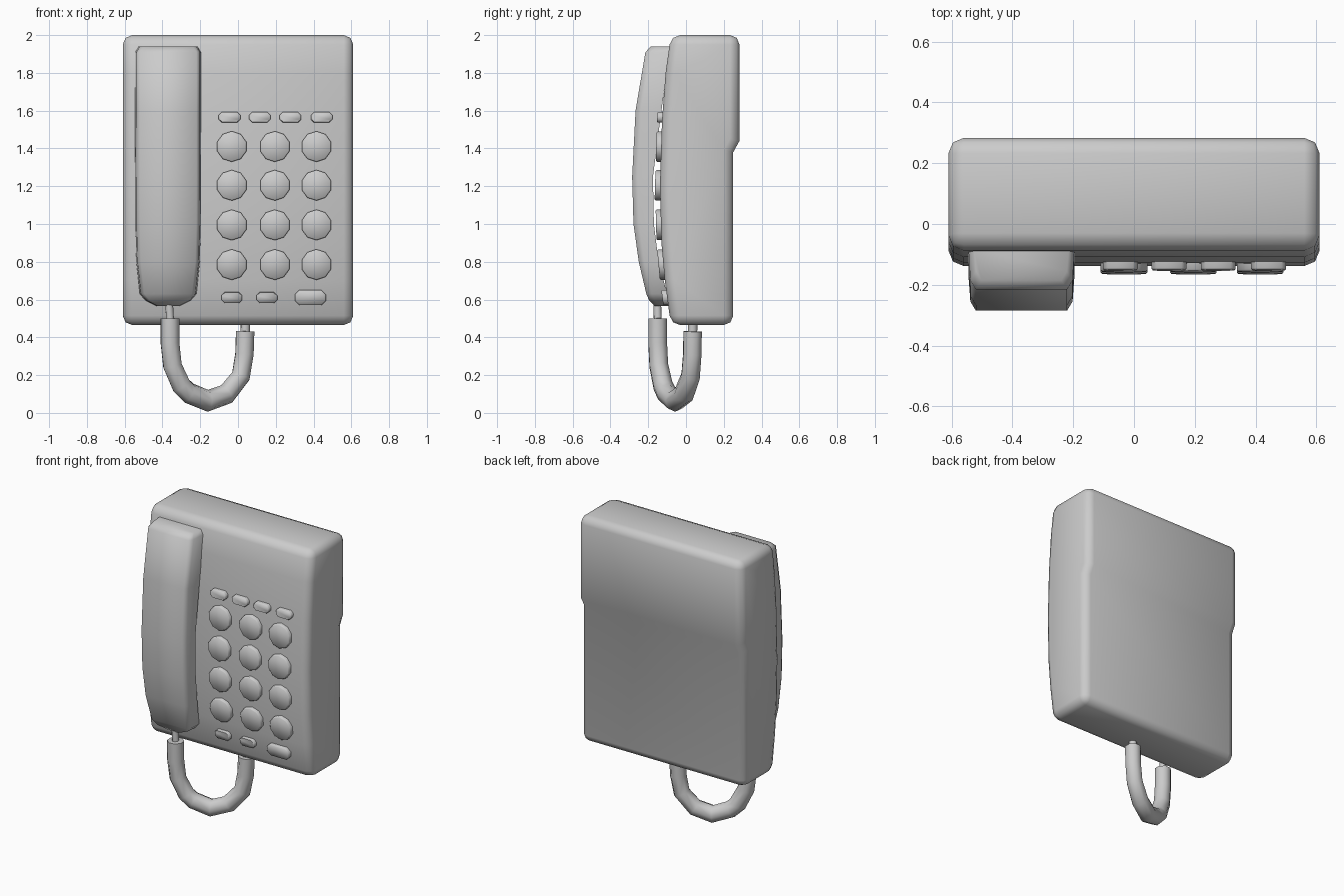
import bpy, bmesh, math
from mathutils import Vector

if "Cube" in bpy.data.objects:
    bpy.data.objects.remove(bpy.data.objects["Cube"])

grey = bpy.data.materials.new("light_grey")
grey.diffuse_color = (0.6, 0.6, 0.6, 1)
grey.use_nodes = True
grey.node_tree.nodes["Principled BSDF"].inputs["Base Color"].default_value = grey.diffuse_color


def finish(name, bm, angle=60, bevel=0, segments=1, limit=40):
    bmesh.ops.recalc_face_normals(bm, faces=bm.faces)
    me = bpy.data.meshes.new(name)
    bm.to_mesh(me)
    bm.free()
    me.materials.append(grey)
    ob = bpy.data.objects.new(name, me)
    bpy.context.collection.objects.link(ob)
    bpy.context.view_layer.objects.active = ob
    ob.select_set(True)
    if bevel:
        mod = ob.modifiers.new("bevel", 'BEVEL')
        mod.width = bevel
        mod.segments = segments
        mod.limit_method = 'ANGLE'
        mod.angle_limit = math.radians(limit)
        bpy.ops.object.modifier_apply(modifier="bevel")
    bpy.ops.object.shade_smooth_by_angle(angle=math.radians(angle))
    ob.select_set(False)
    return ob


def loft(rings):
    """Skin equal-length rings of points and cap both ends."""
    bm = bmesh.new()
    vs = [[bm.verts.new(p) for p in r] for r in rings]
    n = len(vs[0])
    for a, b in zip(vs, vs[1:]):
        for i in range(n):
            j = (i + 1) % n
            bm.faces.new((a[i], a[j], b[j], b[i]))
    bm.faces.new(vs[0])
    bm.faces.new(vs[-1])
    return bm


# Front surface of the body, as (y, z) from top to bottom
FRONT = [(-0.08, 2.0), (-0.108, 1.8), (-0.127, 1.55), (-0.138, 1.2),
         (-0.13, 0.9), (-0.112, 0.7), (-0.08, 0.465)]
BACK = [(0.25, 0.465), (0.25, 1.38), (0.283, 1.44), (0.283, 2.0)]


def front_at(z):
    """Depth and slope of the body front at height z."""
    for (y0, z0), (y1, z1) in zip(FRONT, FRONT[1:]):
        if z1 <= z <= z0:
            s = (y0 - y1) / (z0 - z1)
            return y1 + s * (z - z1), s


# Body: side profile extruded across, edges rounded
profile = FRONT + BACK
body = loft([[(x, y, z) for y, z in profile] for x in (-0.61, 0.61)])
finish("body", body, bevel=0.05, segments=2)

# Handset: (height, front depth, back depth, half width)
sections = [(1.94, -0.185, -0.085, 0.155), (1.91, -0.215, -0.088, 0.174),
            (1.6, -0.267, -0.13, 0.174), (1.25, -0.285, -0.175, 0.174),
            (1.0, -0.278, -0.17, 0.173), (0.8, -0.25, -0.145, 0.168),
            (0.63, -0.21, -0.1, 0.15), (0.595, -0.195, -0.09, 0.12),
            (0.565, -0.165, -0.085, 0.06)]
rings = []
for z, out, inn, w in sections:
    half = [(w, inn), (w - 0.006, out + 0.03), (w - 0.024, out)]
    outline = half + [(-x, y) for x, y in reversed(half)]
    rings.append([(x - 0.37, y, z) for x, y in outline])
finish("handset", loft(rings))


# Keys: outline extruded forward from the tilted body front
def key(name, x, z, outline, height=0.026):
    y, s = front_at(z)
    rings = []
    for d, k in ((0.02, 1), (-height + 0.006, 1), (-height, 0.93)):
        rings.append([(x + u * k, y + d + s * v * k, z + v * k) for u, v in outline])
    finish(name, loft(rings))


def disc(r, n=10):
    return [(r * math.cos((i + 0.5) * math.tau / n),
             r * math.sin((i + 0.5) * math.tau / n)) for i in range(n)]


def pill(w, h):
    a, b, c = w / 2, h / 2, h * 0.3
    return [(a, b - c), (a - c, b), (c - a, b), (-a, b - c),
            (-a, c - b), (c - a, -b), (a - c, -b), (a, c - b)]


for z in (1.41, 1.205, 0.995, 0.785):
    for x in (-0.033, 0.195, 0.415):
        key("round_key", x, z, disc(0.081))
for x in (-0.045, 0.115, 0.277, 0.443):
    key("top_key", x, 1.565, pill(0.115, 0.055))
for x in (-0.033, 0.153):
    key("bottom_key", x, 0.61, pill(0.11, 0.058))
key("wide_key", 0.383, 0.61, pill(0.165, 0.08))

# Cord: thin plugs at both ends, (x, z, radius) along its hanging loop
path = [(-0.366, 0.6, 0.022), (-0.36, 0.5, 0.022), (-0.36, 0.499, 0.053),
        (-0.36, 0.37, 0.053), (-0.347, 0.25, 0.053), (-0.3, 0.145, 0.055),
        (-0.26, 0.105, 0.056), (-0.16, 0.064, 0.058), (-0.06, 0.1, 0.056),
        (0.015, 0.195, 0.053), (0.034, 0.31, 0.052), (0.038, 0.431, 0.052),
        (0.038, 0.432, 0.026), (0.04, 0.5, 0.026)]
pts = [Vector((x, -0.15 + (x + 0.36) * 0.465, z)) for x, z, r in path]
side = Vector((0.465, -1, 0)).normalized()
rings = []
for i, p in enumerate(pts):
    t = (pts[min(i + 1, len(pts) - 1)] - pts[max(i - 1, 0)]).normalized()
    b = t.cross(side).normalized()
    r = path[i][2]
    rings.append([p + r * (side * math.cos(k * math.tau / 8) + b * math.sin(k * math.tau / 8))
                  for k in range(8)])
finish("cord", loft(rings))
